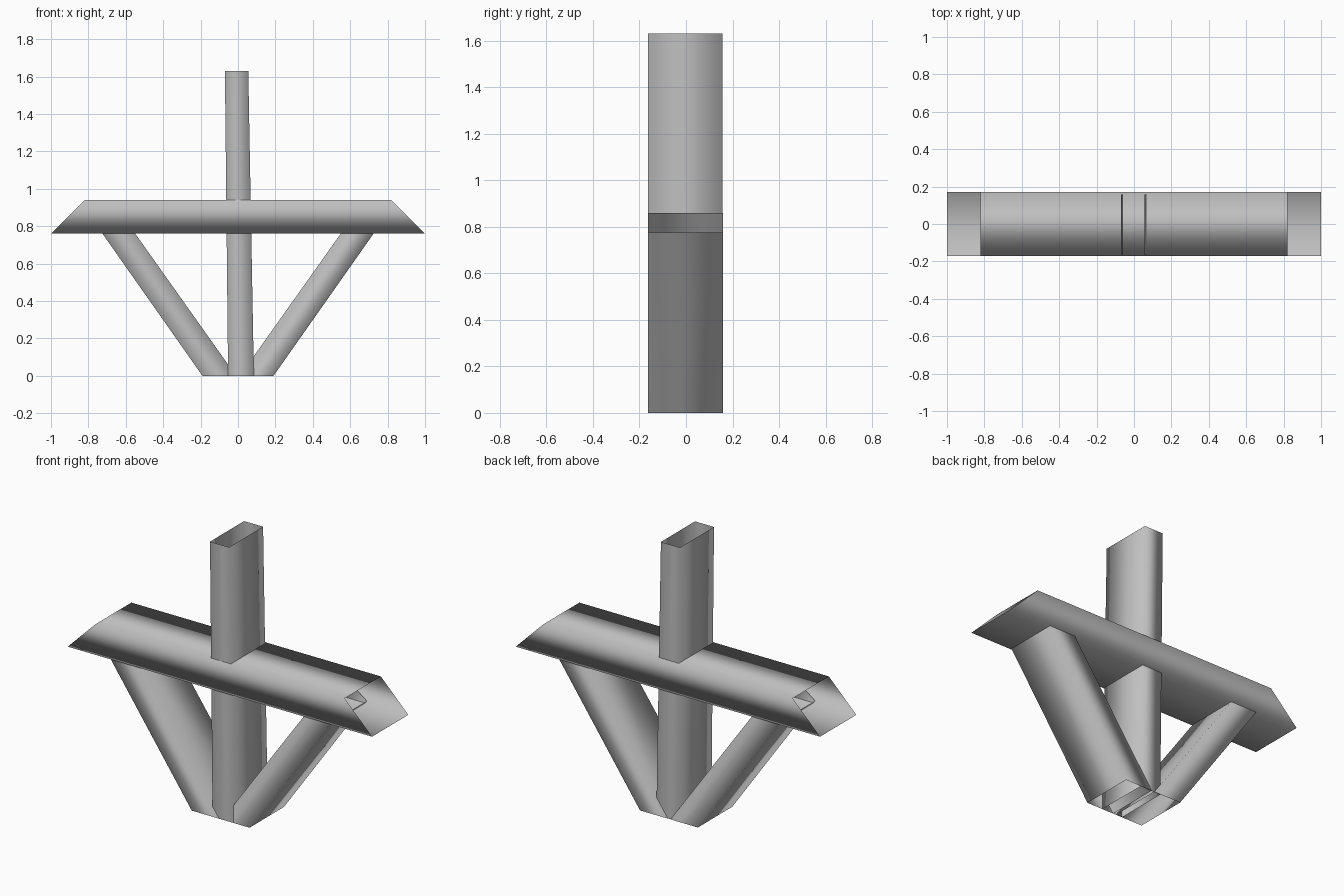
import bpy
import bmesh

cube = bpy.data.objects.get("Cube")
if cube:
    bpy.data.objects.remove(cube, do_unlink=True)

grey = bpy.data.materials.new("plain_grey")
grey.use_nodes = True
grey.diffuse_color = (0.52, 0.52, 0.52, 1)
grey.node_tree.nodes["Principled BSDF"].inputs["Base Color"].default_value = grey.diffuse_color


def open_tube(name, start, end, y_front, y_back):
    """Four-sided timber shell, open at both ends; start and end are (x, z) pairs."""
    bm = bmesh.new()
    rings = []
    for (p, q) in (start, end):
        corners = ((p, y_front), (q, y_front), (q, y_back), (p, y_back))
        rings.append([bm.verts.new((c[0], y, c[1])) for c, y in corners])
    for i in range(4):
        j = (i + 1) % 4
        bm.faces.new((rings[0][i], rings[0][j], rings[1][j], rings[1][i]))
    bmesh.ops.recalc_face_normals(bm, faces=bm.faces)
    # Make sure the shell faces outwards
    front = min(bm.faces, key=lambda f: f.calc_center_median().y)
    front.normal_update()
    if front.normal.y > 0:
        bmesh.ops.reverse_faces(bm, faces=bm.faces)
    for f in bm.faces:
        f.smooth = True
    mesh = bpy.data.meshes.new(name)
    bm.to_mesh(mesh)
    bm.free()
    mesh.materials.append(grey)
    obj = bpy.data.objects.new(name, mesh)
    bpy.context.collection.objects.link(obj)
    return obj


# Horizontal beam with mitred ends
open_tube("cross_beam", ((-1, 0.76), (-0.82, 0.94)), ((1, 0.76), (0.82, 0.94)), -0.17, 0.17)

# Upright post, leaning very slightly
open_tube("centre_post", ((-0.053, 0), (0.085, 0)), ((-0.07, 1.63), (0.055, 1.63)), -0.163, 0.157)

# Slanted braces: flat cut at the foot, square cut inside the beam
for side, label in ((1, "left"), (-1, "right")):
    open_tube(label + "_brace",
              ((side * 0.01, 0), (side * 0.19, 0)),
              ((side * 0.62, 0.86), (side * 0.735, 0.775)), -0.163, 0.16)
